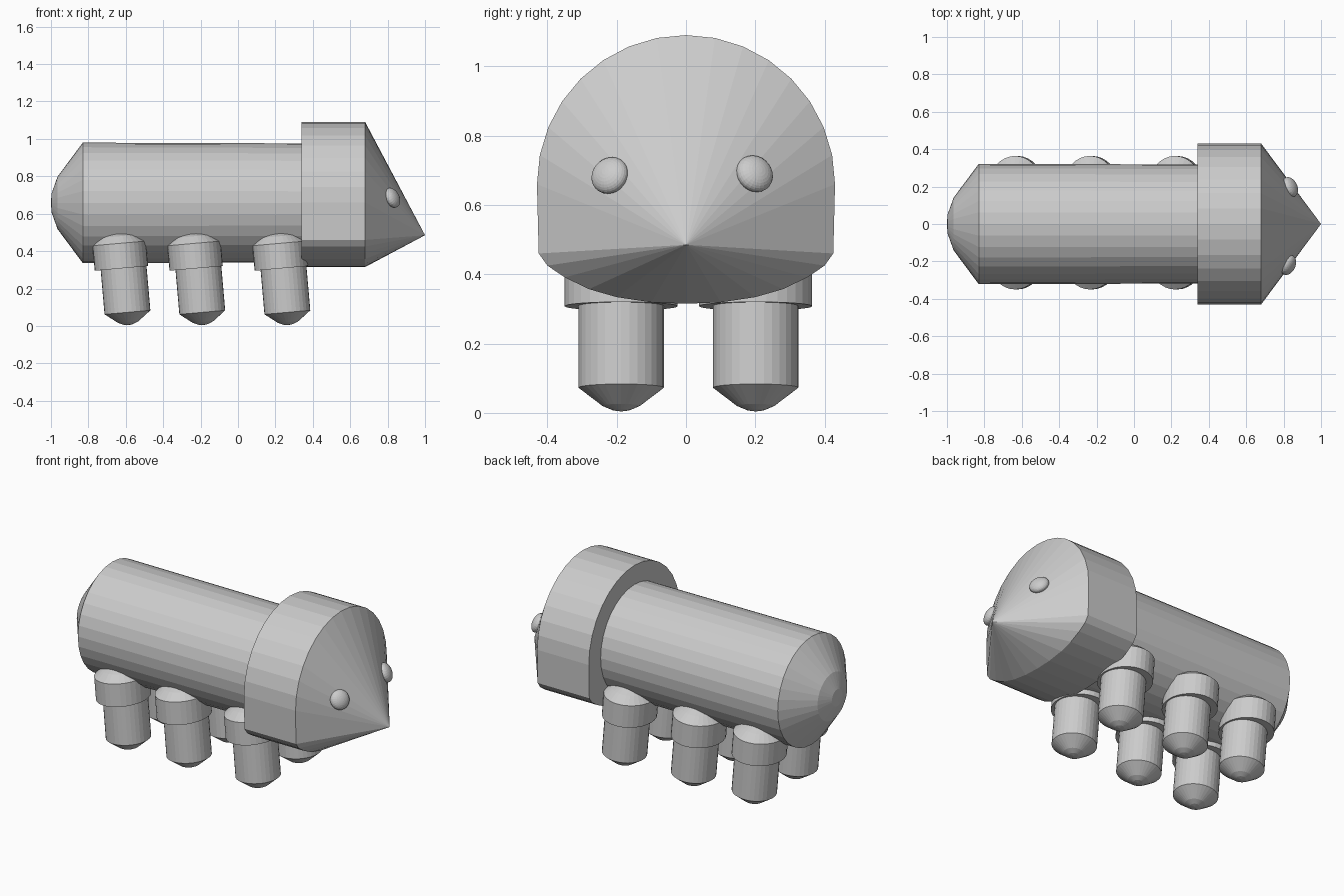
import bpy, bmesh, math
from mathutils import Matrix, Vector

if "Cube" in bpy.data.objects:
    bpy.data.objects.remove(bpy.data.objects["Cube"])

grey = bpy.data.materials.new("light_grey")
grey.diffuse_color = (0.6, 0.6, 0.6, 1)
grey.use_nodes = True
grey.node_tree.nodes["Principled BSDF"].inputs["Base Color"].default_value = grey.diffuse_color
SIDES = 32


def loft(name, rings, matrix=Matrix()):
    """Skin a list of rings; a ring with one point is a tip. Ends are capped."""
    bm = bmesh.new()
    loops = [[bm.verts.new(p) for p in ring] for ring in rings]
    for a, b in zip(loops, loops[1:]):
        n = max(len(a), len(b))
        for i in range(n):
            j = (i + 1) % n
            if len(a) == 1:
                bm.faces.new((a[0], b[j], b[i]))
            elif len(b) == 1:
                bm.faces.new((a[i], a[j], b[0]))
            else:
                bm.faces.new((a[i], a[j], b[j], b[i]))
    for end in (loops[0], loops[-1]):
        if len(end) > 1:
            bm.faces.new(end)
    bmesh.ops.recalc_face_normals(bm, faces=bm.faces)
    mesh = bpy.data.meshes.new(name)
    bm.to_mesh(mesh)
    bm.free()
    mesh.materials.append(grey)
    obj = bpy.data.objects.new(name, mesh)
    obj.matrix_world = matrix
    bpy.context.collection.objects.link(obj)
    return obj


def angles():
    return [2 * math.pi * i / SIDES for i in range(SIDES)]


def ring_x(x, r, z):
    if r == 0:
        return [(x, 0, z)]
    return [(x, r * math.sin(t), z + r * math.cos(t)) for t in angles()]


def ring_z(z, rx, ry, x=0):
    if rx == 0:
        return [(x, 0, z)]
    return [(x + rx * math.cos(t), ry * math.sin(t), z) for t in angles()]


# Body with a blunt domed rear
loft("body", [ring_x(x, r, 0.658) for x, r in
              [(-1.0, 0), (-0.997, 0.05), (-0.965, 0.14), (-0.83, 0.322), (0.36, 0.318)]])

# Head: round on top, straight cheeks, shallow chin, cone to a low nose
upper = [(0.43 * math.sin(t), 0.66 + 0.43 * math.cos(t)) for t in angles()[:9]]
chin = [(0.425, 0.46), (0.40, 0.425), (0.35, 0.391), (0.28, 0.357),
        (0.20, 0.334), (0.10, 0.319)]
half = upper + chin
outline = half + [(0, 0.315)] + [(-y, z) for y, z in reversed(half[1:])]
loft("head", [[(x, y, z) for y, z in outline] for x in (0.34, 0.68)] + [[(1.0, 0, 0.485)]])

# Eyes sitting on the sloping face
for name, loc in (("eye_right", (0.825, -0.22, 0.685)), ("eye_left", (0.835, 0.198, 0.69))):
    side = math.copysign(1, loc[1])
    bpy.ops.mesh.primitive_uv_sphere_add(segments=24, ring_count=16, radius=1, location=loc)
    eye = bpy.context.object
    eye.name = name
    eye.rotation_mode = 'QUATERNION'
    eye.rotation_quaternion = Vector((0.8, 0.4 * side, 0.4)).to_track_quat('Z', 'Y')
    eye.scale = (0.056, 0.056, 0.033)
    eye.data.materials.append(grey)

# Six legs, slightly raked: shin with pointed foot, wider domed thigh
rake = Matrix.Rotation(math.radians(-5), 4, 'Y')
for row, x in zip(("rear", "middle", "front"), (-0.585, -0.185, 0.27)):
    for side, y in (("right", -0.187), ("left", 0.201)):
        place = Matrix.Translation((x, y, 0.004)) @ rake
        shin = [(0, 0), (0.004, 0.025), (0.017, 0.055), (0.069, 0.123), (0.36, 0.123)]
        loft(f"shin_{row}_{side}", [ring_z(z, r, r) for z, r in shin], place)
        thigh = [(0.306, 1), (0.44, 1), (0.478, 0.72), (0.50, 0.4), (0.51, 0)]
        loft(f"thigh_{row}_{side}",
             [ring_z(z, 0.143 * s, 0.163 * s, -0.012) for z, s in thigh], place)
